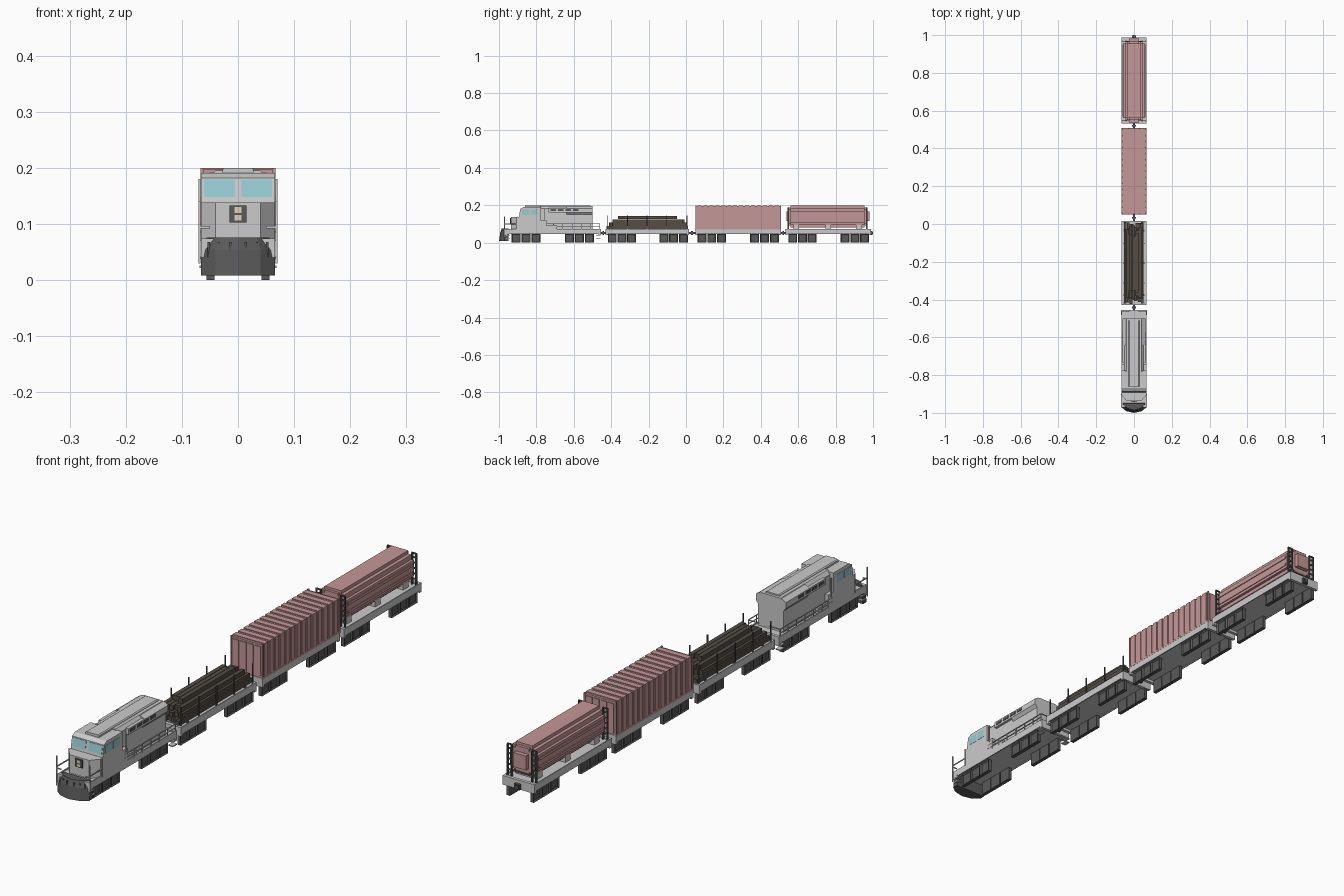
import bpy, bmesh, math, random
from mathutils import Vector

if "Cube" in bpy.data.objects:
    bpy.data.objects.remove(bpy.data.objects["Cube"])

random.seed(4)


def mat(name, c):
    m = bpy.data.materials.new(name)
    m.diffuse_color = (*c, 1)
    m.use_nodes = True
    m.node_tree.nodes["Principled BSDF"].inputs["Base Color"].default_value = m.diffuse_color
    return m


DARK = mat("dark_metal", (0.1, 0.1, 0.1))
PINK = mat("faded_red", (0.56, 0.31, 0.31))
GLASS = mat("glass", (0.3, 0.6, 0.65))
WOOD = mat("dark_wood", (0.09, 0.075, 0.06))
LAMP = mat("lamp", (0.75, 0.65, 0.5))


def finish(name, bm, m=None):
    bmesh.ops.recalc_face_normals(bm, faces=bm.faces)
    me = bpy.data.meshes.new(name)
    bm.to_mesh(me)
    bm.free()
    ob = bpy.data.objects.new(name, me)
    bpy.context.collection.objects.link(ob)
    if m:
        me.materials.append(m)
    return ob


def add_box(bm, x0, x1, y0, y1, z0, z1):
    vs = bmesh.ops.create_cube(bm, size=1)["verts"]
    for v in vs:
        v.co = Vector((x0 + (v.co.x + .5) * (x1 - x0), y0 + (v.co.y + .5) * (y1 - y0), z0 + (v.co.z + .5) * (z1 - z0)))


def boxes(name, items, m=None, mirror=False):
    bm = bmesh.new()
    for b in items:
        add_box(bm, *b)
        if mirror:
            add_box(bm, -b[1], -b[0], *b[2:])
    return finish(name, bm, m)


def loft(name, a, b, m=None):
    """Solid between two rings of matching points."""
    bm = bmesh.new()
    va, vb = [bm.verts.new(p) for p in a], [bm.verts.new(p) for p in b]
    bm.faces.new(va)
    bm.faces.new(vb)
    n = len(a)
    for i in range(n):
        bm.faces.new((va[i], va[(i + 1) % n], vb[(i + 1) % n], vb[i]))
    return finish(name, bm, m)


def along_y(name, half, y0, y1, m=None):
    """Mirrored x-z half profile extruded along y."""
    ring = half + [(-x, z) for x, z in reversed(half)]
    return loft(name, [(x, y0, z) for x, z in ring], [(x, y1, z) for x, z in ring], m)


def along_x(name, prof, w, m=None):
    return loft(name, [(-w, y, z) for y, z in prof], [(w, y, z) for y, z in prof], m)


def along_z(name, plan, z0, z1, m=None):
    return loft(name, [(x, y, z0) for x, y in plan], [(x, y, z1) for x, y in plan], m)


# three square wheel blocks with inset outer faces, on both sides
def bogie(name, y0, y1):
    bm = bmesh.new()
    step = (y1 - y0) / 3
    for i in range(3):
        for s in (-1, 1):
            x = sorted((s * .042, s * .056))
            add_box(bm, *x, y0 + i * step + .002, y0 + (i + 1) * step - .002, 0, .049)
    bm.normal_update()
    bmesh.ops.recalc_face_normals(bm, faces=bm.faces)
    outer = [f for f in bm.faces if abs(f.calc_center_median().x) > .0555]
    bmesh.ops.inset_individual(bm, faces=outer, thickness=.007, depth=-.004)
    finish(name, bm, DARK)


# deck with side sills and end beams
def chassis(name, y0, y1, wheels, w=.066):
    boxes(name + "_deck", [(-w, w, y0, y1, .05, .07), (-w, w, y0, y0 + .012, .04, .074),
                           (-w, w, y1 - .012, y1, .04, .074)])
    boxes(name + "_side_sill", [(w - .004, w, y0, y1, .047, .074)], mirror=True)
    for i, (a, b) in enumerate(wheels):
        bogie(f"{name}_wheels_{i}", a, b)


chassis("locomotive", -.97, -.455, [(-.935, -.775), (-.65, -.49)])
chassis("lumber_car", -.43, .016, [(-.42, -.265), (-.145, .012)])
chassis("container_car", .05, .508, [(.06, .215), (.34, .5)])
chassis("tank_car", .532, .988, [(.545, .7), (.825, .98)])

# couplers
for i, (a, b) in enumerate([(-.46, -.425), (.014, .052), (.506, .534), (.985, 1.0)]):
    c = (a + b) / 2
    boxes(f"coupler_{i}", [(-.006, .006, a, b, .046, .058), (-.011, .011, c - .005, c + .005, .042, .062)], DARK)

# --- locomotive ---
plan = [(-.066, -.95), (-.066, -.968), (-.04, -.988), (0, -.997), (.04, -.988), (.066, -.968), (.066, -.95)]
top = [(x * .85, y + .012 if y < -.96 else y, .076) for x, y in plan]
loft("plow_lower", [(x, y - (.003 if y < -.96 else 0), .008) for x, y in plan],
     [(x, y + .004, .054) for x, y in plan], DARK)
loft("plow_upper", [(x, y + .004, .054) for x, y in plan], top, DARK)
boxes("plow_ribs", [(x - .002, x + .002, -.996 + x * .4, -.975, .014, .068) for x in (.014, .034, .052)], DARK, True)

along_z("nose", [(-.066, -.88), (-.066, -.905), (-.04, -.935), (.04, -.935), (.066, -.905), (.066, -.88)], .07, .138)
along_x("cab", [(-.892, .07), (-.892, .138), (-.884, .182), (-.868, .191), (-.775, .191), (-.775, .07)], .066)
along_y("hood", [(.052, .07), (.052, .182), (.040, .195)], -.78, -.5)
along_y("hood_upper_flare", [(.052, .15), (.062, .162), (.062, .184), (.048, .193)], -.64, -.5)
along_y("roof_ridge", [(.028, .188), (.028, .197), (.024, .2)], -.86, -.51)
boxes("walkway_boxes", [(.05, .066, -.78, -.745, .07, .12), (.05, .064, -.745, -.69, .07, .092)], mirror=True)
boxes("louvers", [(.05, .0635, -.725 + i * .04, -.695 + i * .04, .169, .18) for i in range(4)], DARK, True)
boxes("louver_panel", [(.05, .062, -.735, -.635, .162, .185)], mirror=True)

# windows
for s, side in ((-1, "left"), (1, "right")):
    q = [(-.8905, .148), (-.8845, .179)]
    xs = (s * .006, s * .061)
    back = [(x, y + .004, z) for x, y, z in
            [(xs[0], *q[0]), (xs[1], *q[0]), (xs[1], *q[1]), (xs[0], *q[1])]]
    loft(f"windshield_{side}", back, [(x, y - .0055, z) for x, y, z in back], GLASS)
boxes("side_windows", [(.06, .067, -.877, -.838, .148, .178), (.06, .067, -.83, -.795, .148, .178)], GLASS, True)

# headlight
boxes("headlight_housing", [(-.015, .015, -.94, -.93, .103, .133)], DARK)
boxes("headlight_lenses", [(-.006, .006, -.9415, -.93, z, z + .010) for z in (.106, .120)], LAMP)

# handrails
rails = [(.064, .067, -.77, -.46, .099, .102), (.064, .067, -.77, -.46, .085, .087)]
rails += [(.064, .067, y, y + .003, .07, .102) for y in (-.71, -.66, -.61, -.56, -.51, -.463)]
rails += [(.067, .07, -.972, -.969, .03, .14), (.067, .07, -.90, -.897, .07, .14), (.05, .07, -.972, -.969, .092, .096),
          (.067, .07, -.972, -.9, .098, .102), (.067, .07, -.76, -.757, .11, .18), (.02, .067, -.463, -.46, .099, .102)]
boxes("handrails", rails, mirror=True)
boxes("steps", [(.05, .069, y, y + .025, z, z + .004) for y in (-.965, -.482) for z in (.022, .038)], mirror=True)

# --- lumber car ---
planks = []
for layer, (n, w, a, b) in enumerate([(7, .105, -.42, .008), (6, .096, -.41, 0), (5, .08, -.40, -.01), (3, .052, -.37, -.04)]):
    step = w / n
    for i in range(n):
        x = -w / 2 + i * step
        z = .072 + layer * .018
        planks.append((x, x + step - .0015, a + random.uniform(-.006, .02), b - random.uniform(-.006, .03), z, z + .0172))
boxes("lumber_stack", planks, WOOD)
boxes("lumber_posts", [(.055, .059, y, y + .004, .07, .145) for y in (-.42, -.315, -.21, -.105, .004)], DARK, True)
boxes("lumber_bearers", [(-.056, .056, y, y + .01, .068, .073) for y in (-.38, -.21, -.04)], DARK)

# --- container ---
boxes("container_body", [(-.063, .063, .053, .505, .07, .197)], PINK)
n = 14
pitch = .444 / n
boxes("container_ribs", [(-.066, .066, .057 + i * pitch + .005, .057 + (i + 1) * pitch - .005, .074, .2)
                         for i in range(n)], PINK)
boxes("container_end_panels", [(x - .012, x + .012, .05, .508, .08, .19) for x in (-.045, -.015, .015, .045)], PINK)
boxes("container_frame", [(.061, .0665, y, y + .006, .07, .2) for y in (.0495, .5025)] +
      [(.061, .0665, .05, .508, .07, .077)], PINK, True)

# --- tank car ---
prof = [(.034, .082), (.034, .094), (.047, .094), (.047, .108), (.057, .108), (.057, .168),
        (.047, .168), (.047, .186), (.034, .186), (.034, .198)]
along_y("tank_body", prof, .56, .955, PINK)
along_y("tank_shoulders", [(x * .8, .14 + (z - .14) * .85) for x, z in prof], .55, .966, PINK)
boxes("tank_end_caps", [(-.026, .026, .538, .982, .115, .168)], PINK)
boxes("tank_side_bands", [(.05, .06, .566, .949, .118, .128), (.05, .06, .566, .949, .148, .158)], PINK, True)
boxes("tank_cradles", [(-.045, .045, y, y + .03, .068, .096) for y in (.575, .745, .91)])

# ladder frames at both tank ends
frame = []
for y in (.543, .963):
    frame += [(x, x + .004, y, y + .008, .07, .188) for x in (.040, .057)]
    frame += [(.040, .061, y + .002, y + .006, z, z + .005) for z in (.09, .11, .13, .15, .17, .185)]
    frame += [(0, .04, y + .002, y + .006, .09, .096)]
boxes("tank_end_frames", frame, DARK, True)
